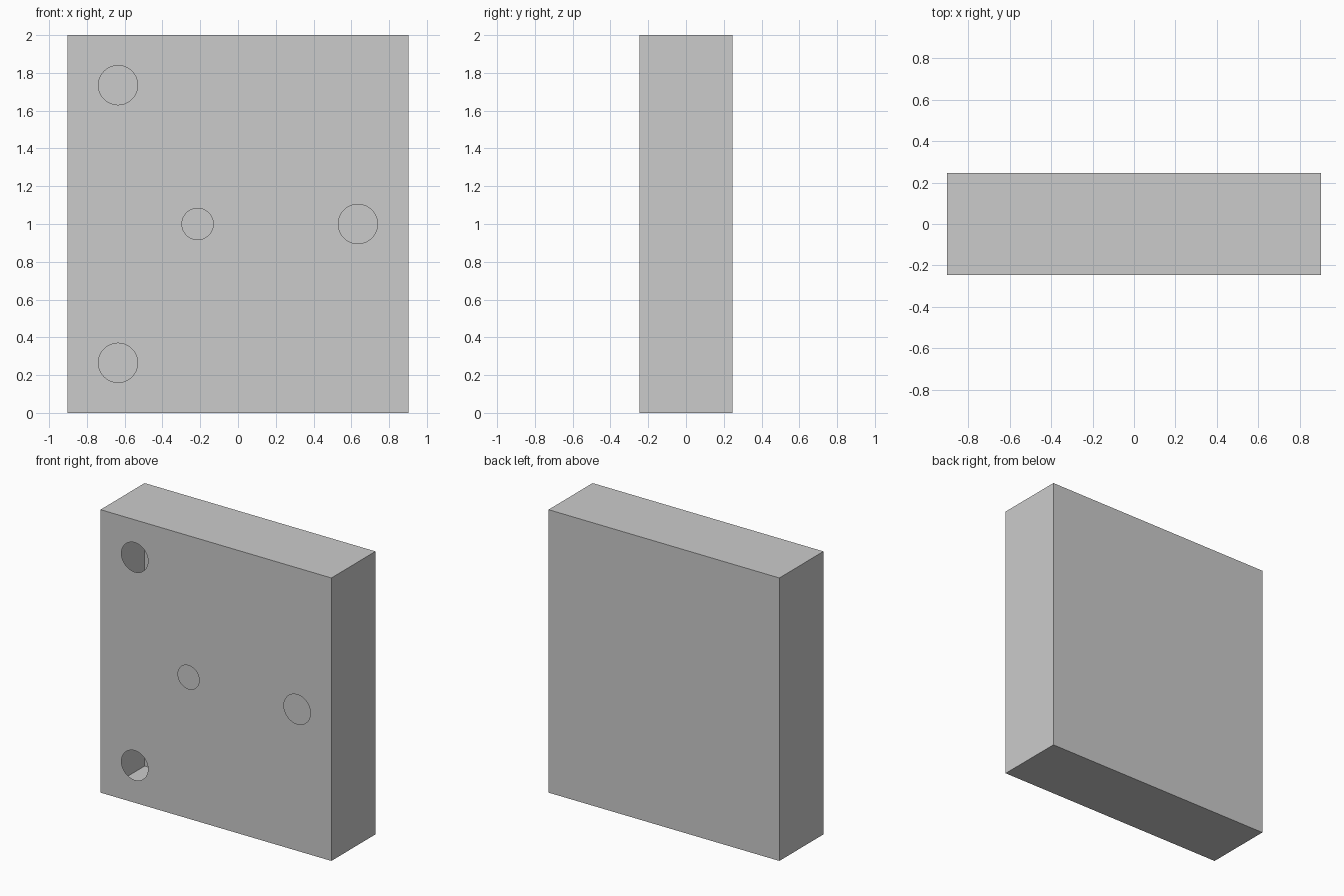
import bpy
import bmesh
from math import pi
from mathutils import Matrix, Vector

if "Cube" in bpy.data.objects:
    bpy.data.objects.remove(bpy.data.objects["Cube"])

WIDTH, DEPTH, HEIGHT = 1.805, 0.492, 2.0
SIDES = 48
# x, z, radius of each round opening in the front
HOLES = [(-0.635, 1.735, 0.104), (-0.635, 0.265, 0.104),
         (0.635, 1.0, 0.104), (-0.214, 1.0, 0.083)]

bm = bmesh.new()

# Thin-walled box
bmesh.ops.create_cube(bm, size=1, matrix=Matrix.Translation((0, 0, HEIGHT / 2))
                      @ Matrix.Diagonal((WIDTH, DEPTH, HEIGHT, 1)))
bm.normal_update()

# Remove the plain front, keeping its border edges
front = min(bm.faces, key=lambda f: f.calc_center_median().y)
rim = list(front.edges)
bmesh.ops.delete(bm, geom=[front], context='FACES_ONLY')

# Round openings
for x, z, radius in HOLES:
    ring = bmesh.ops.create_circle(
        bm, segments=SIDES, radius=radius,
        matrix=Matrix.Translation((x, -DEPTH / 2, z)) @ Matrix.Rotation(pi / 2, 4, 'X'))
    rim += list({e for v in ring['verts'] for e in v.link_edges})

# Front sheet with the openings left out
bmesh.ops.triangle_fill(bm, edges=rim, use_beauty=True, normal=Vector((0, -1, 0)))
bmesh.ops.recalc_face_normals(bm, faces=bm.faces[:])

mesh = bpy.data.meshes.new("hollow_box")
bm.to_mesh(mesh)
bm.free()
box = bpy.data.objects.new("hollow_box", mesh)
bpy.context.collection.objects.link(box)
